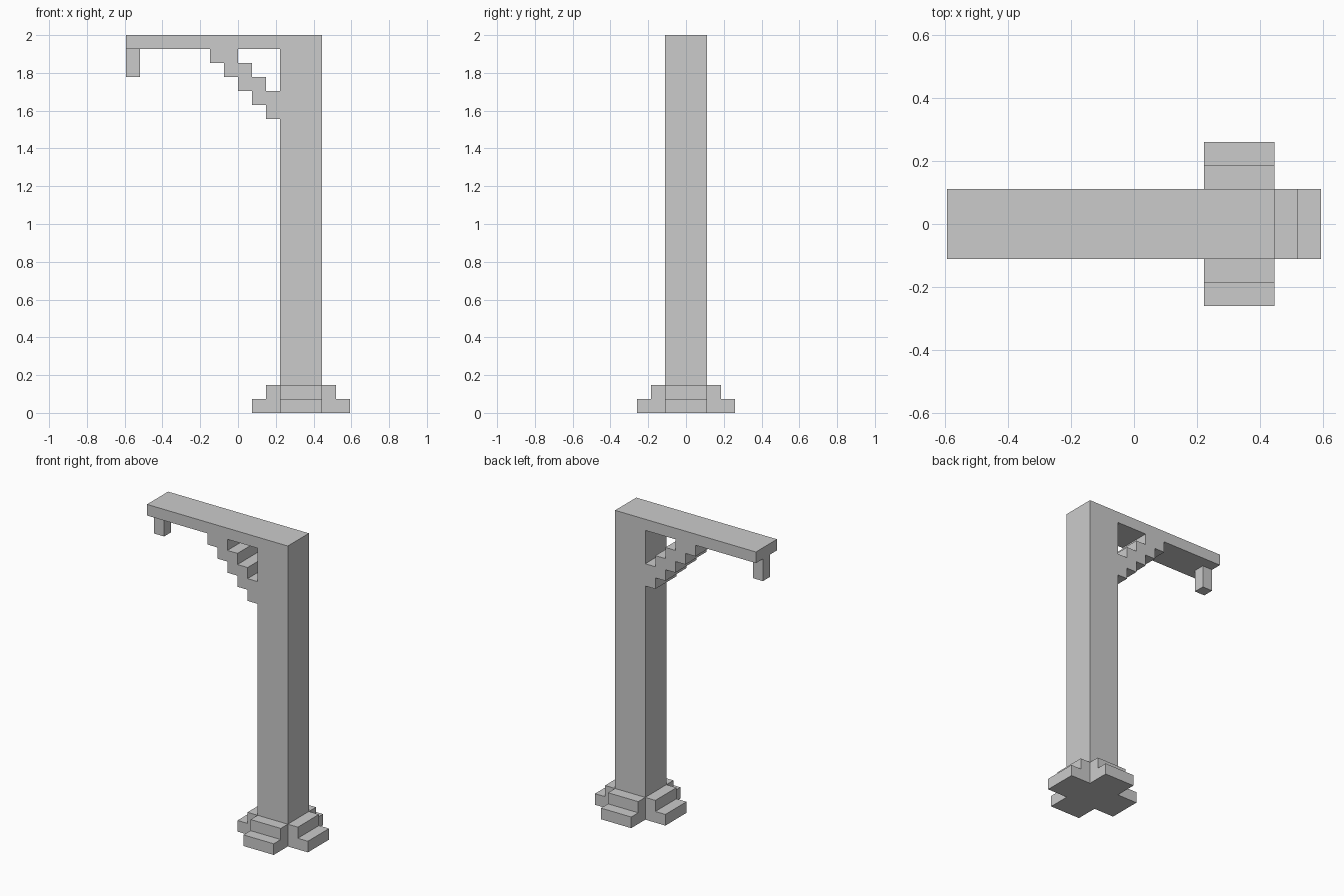
import bpy, bmesh
from math import pi
from mathutils import Matrix, Vector

if "Cube" in bpy.data.objects:
    bpy.data.objects.remove(bpy.data.objects["Cube"])

U = 2 / 27            # one grid step of the blocky design
POST_X = 4.5          # post centre, in grid steps


def prism(name, profile, y0, y1, matrix=Matrix()):
    """Extrude an (x, z) profile from y0 to y1, all in grid steps."""
    bm = bmesh.new()
    face = bm.faces.new([bm.verts.new((x, y0, z)) for x, z in profile])
    ext = bmesh.ops.extrude_face_region(bm, geom=[face])
    verts = [v for v in ext["geom"] if isinstance(v, bmesh.types.BMVert)]
    bmesh.ops.translate(bm, verts=verts, vec=Vector((0, y1 - y0, 0)))
    bmesh.ops.transform(bm, matrix=Matrix.Scale(U, 4) @ matrix, verts=bm.verts)
    bmesh.ops.recalc_face_normals(bm, faces=bm.faces)
    mesh = bpy.data.meshes.new(name)
    bm.to_mesh(mesh)
    bm.free()
    obj = bpy.data.objects.new(name, mesh)
    bpy.context.collection.objects.link(obj)
    return obj


def rect(x0, x1, z0, z1):
    return [(x0, z0), (x1, z0), (x1, z1), (x0, z1)]


# Upright post, overhanging arm and the small hanging peg at its tip
prism("post", rect(3, 6, 0, 27), -1.5, 1.5)
prism("arm", rect(-8, 3, 26, 27), -1.5, 1.5)
prism("hanging_peg", rect(-8, -7, 24, 26), -0.5, 0.5)

# Diagonal stair-stepped brace: lower steps down to the post, upper steps back
lower, upper = [], []
for i in range(5):
    lower += [(i - 2, 26 - i), (i - 2, 25 - i)]
for i in range(3):
    upper += [(2 - i, 23 + i), (2 - i, 24 + i)]
prism("brace", lower + [(3, 21), (3, 23)] + upper, -1.5, 1.5)

# Four stepped feet around the post
foot = [(1.5, 0), (3.5, 0), (3.5, 1), (2.5, 1), (2.5, 2), (1.5, 2)]
for k in range(4):
    place = Matrix.Translation((POST_X, 0, 0)) @ Matrix.Rotation(k * pi / 2, 4, 'Z')
    prism(f"foot_{k + 1}", foot, -1.5, 1.5, place)
